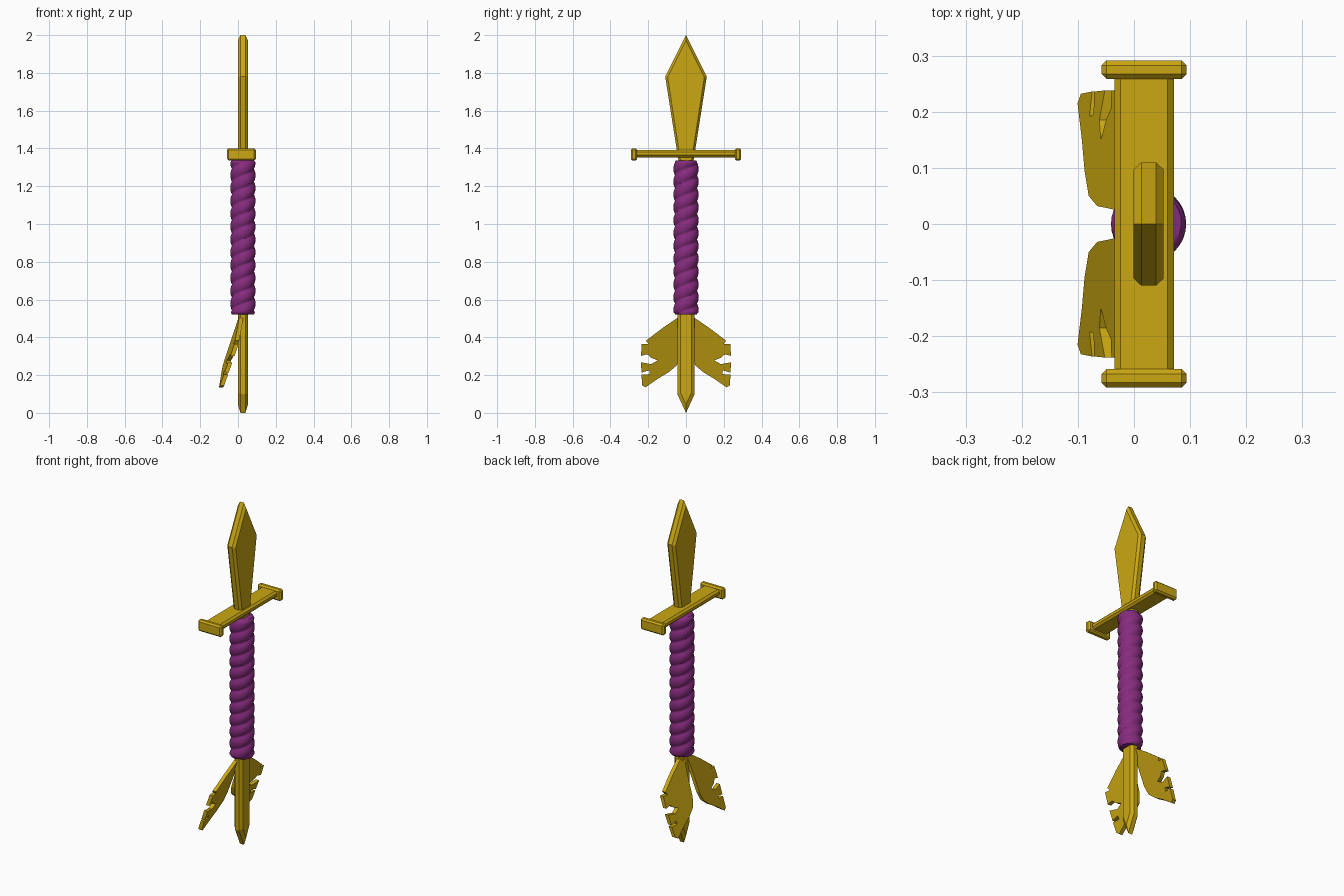
import bpy, bmesh, math

cube = bpy.data.objects.get("Cube")
if cube:
    bpy.data.objects.remove(cube, do_unlink=True)

CX = 0.026  # centre plane of the blades, guard and grip


def material(name, rgb):
    m = bpy.data.materials.new(name)
    m.use_nodes = True
    m.diffuse_color = (*rgb, 1)
    m.node_tree.nodes["Principled BSDF"].inputs["Base Color"].default_value = (*rgb, 1)
    return m


GOLD = material("gold", (0.60, 0.39, 0.006))
PURPLE = material("purple", (0.24, 0.025, 0.21))


def loft(name, rings, mat):
    """Join closed rings of equal length and cap both ends."""
    bm = bmesh.new()
    loops = [[bm.verts.new(p) for p in ring] for ring in rings]
    n = len(rings[0])
    for a, b in zip(loops, loops[1:]):
        for i in range(n):
            j = (i + 1) % n
            bm.faces.new((a[i], a[j], b[j], b[i]))
    caps = [bm.faces.new(loops[0]), bm.faces.new(loops[-1])]
    bmesh.ops.recalc_face_normals(bm, faces=bm.faces[:])
    bmesh.ops.triangulate(bm, faces=caps)
    bmesh.ops.recalc_face_normals(bm, faces=bm.faces[:])
    me = bpy.data.meshes.new(name)
    bm.to_mesh(me)
    bm.free()
    me.materials.append(mat)
    ob = bpy.data.objects.new(name, me)
    bpy.context.collection.objects.link(ob)
    return ob


def blade(name, outer, inner):
    """Flat blade with chamfered rims; outlines are right halves, tip first."""
    def ring(half, dx):
        full = half + [(-y, z) for y, z in reversed(half[1:])]
        return [(CX + dx, y, z) for y, z in full]
    loft(name, [ring(inner, -0.027), ring(outer, -0.013),
                ring(outer, 0.013), ring(inner, 0.027)], GOLD)


blade("upper_blade",
      [(0, 2.0), (0.11, 1.78), (0.036, 1.31)],
      [(0, 1.972), (0.097, 1.777), (0.025, 1.31)])
blade("lower_blade",
      [(0, 0.0), (0.046, 0.10), (0.046, 0.56)],
      [(0, 0.045), (0.029, 0.108), (0.029, 0.56)])


# Crossguard and its end caps
def box(name, loc, size, bevel):
    bm = bmesh.new()
    bmesh.ops.create_cube(bm, size=1)
    bmesh.ops.scale(bm, vec=size, verts=bm.verts)
    bmesh.ops.translate(bm, vec=loc, verts=bm.verts)
    bmesh.ops.bevel(bm, geom=bm.edges[:], offset=bevel, segments=1, affect='EDGES')
    me = bpy.data.meshes.new(name)
    bm.to_mesh(me)
    bm.free()
    me.materials.append(GOLD)
    ob = bpy.data.objects.new(name, me)
    bpy.context.collection.objects.link(ob)


box("crossguard", (0.018, 0, 1.372), (0.106, 0.55, 0.038), 0.011)
for side, s in (("left", 1), ("right", -1)):
    box(f"guard_cap_{side}", (0.018, s * 0.275, 1.368), (0.152, 0.033, 0.066), 0.009)

# Twisted rope grip: two strands winding round the core
SEG, RINGS, Z0, Z1 = 32, 130, 0.52, 1.337
rings = []
for k in range(RINGS + 1):
    t = k / RINGS
    z = Z0 + (Z1 - Z0) * t
    end = min(1, 0.88 + 8 * min(t, 1 - t))  # rounded ends
    ring = []
    for i in range(SEG):
        a = 2 * math.pi * i / SEG
        groove = abs(math.sin(a - math.pi * z / 0.068)) ** 0.6
        r = (0.055 + 0.012 * groove) * end
        ring.append((CX + r * math.cos(a), r * math.sin(a), z))
    rings.append(ring)
grip = loft("rope_grip", rings, PURPLE)
bpy.context.view_layer.objects.active = grip
grip.select_set(True)
bpy.ops.object.shade_smooth_by_angle(angle=math.radians(50))
grip.select_set(False)

# Ragged wings spreading down and back from the grip
WING = [(0.01, 0.53), (0.05, 0.50), (0.13, 0.445), (0.212, 0.382), (0.20, 0.366),
        (0.235, 0.366), (0.238, 0.302), (0.205, 0.31), (0.185, 0.292), (0.15, 0.278),
        (0.185, 0.258), (0.238, 0.268), (0.236, 0.213), (0.195, 0.225), (0.192, 0.205),
        (0.236, 0.203), (0.232, 0.146), (0.215, 0.135), (0.15, 0.18), (0.095, 0.213),
        (0.05, 0.25), (0.032, 0.30), (0.025, 0.40)]
for side, s in (("left", 1), ("right", -1)):
    loft(f"wing_{side}",
         [[(-0.162 + 0.12 * y + 0.345 * z + d, s * y, z) for y, z in WING]
          for d in (-0.011, 0.011)], GOLD)
